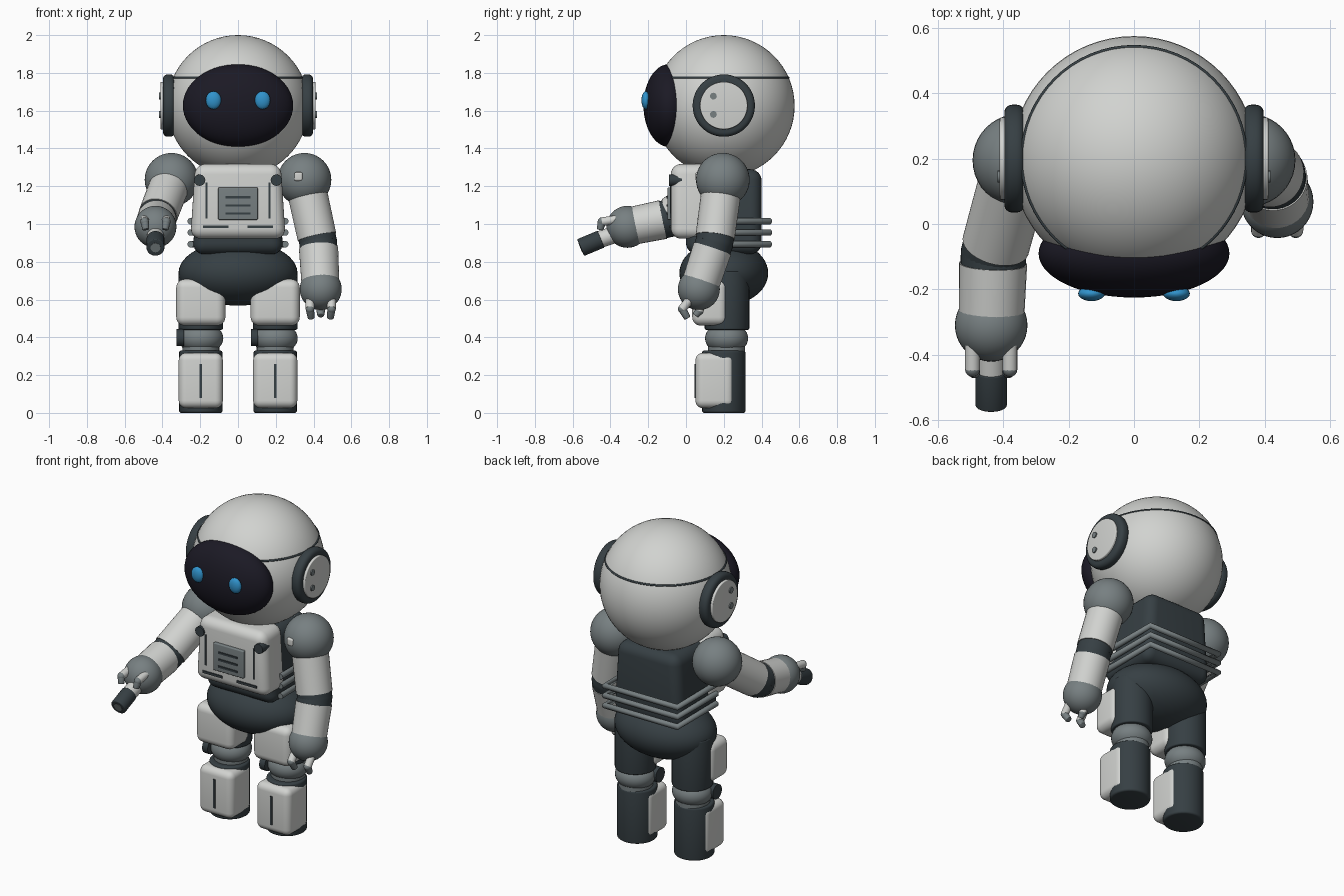
import bpy, bmesh, math
from mathutils import Vector, Matrix

if "Cube" in bpy.data.objects:
    bpy.data.objects.remove(bpy.data.objects["Cube"])


def mat(name, r, g, b):
    m = bpy.data.materials.new(name)
    m.diffuse_color = (r, g, b, 1)
    m.use_nodes = True
    m.node_tree.nodes["Principled BSDF"].inputs["Base Color"].default_value = m.diffuse_color
    return m


LIGHT = mat("light_shell", 0.64, 0.65, 0.63)
DARK = mat("dark_slate", 0.037, 0.050, 0.057)
GREY = mat("mid_grey", 0.185, 0.215, 0.222)
VISOR = mat("visor_black", 0.011, 0.010, 0.018)
BLUE = mat("eye_blue", 0.03, 0.29, 0.60)


def finish(name, bm, m, smooth=True):
    me = bpy.data.meshes.new(name)
    bm.to_mesh(me)
    bm.free()
    me.materials.append(m)
    o = bpy.data.objects.new(name, me)
    bpy.context.collection.objects.link(o)
    if smooth:
        bpy.context.view_layer.objects.active = o
        o.select_set(True)
        bpy.ops.object.shade_smooth_by_angle(angle=math.radians(35))
        o.select_set(False)
    return o


def ball(name, c, r, m, seg=40):
    r = (r, r, r) if isinstance(r, (int, float)) else r
    bm = bmesh.new()
    bmesh.ops.create_uvsphere(bm, u_segments=seg, v_segments=seg // 2, radius=1)
    bmesh.ops.scale(bm, vec=r, verts=bm.verts)
    bmesh.ops.translate(bm, vec=c, verts=bm.verts)
    return finish(name, bm, m)


def rod(name, a, b, r, m, r2=None, seg=32, bevel=0.0):
    # cylinder or cone from point a to point b
    a, b = Vector(a), Vector(b)
    d = b - a
    bm = bmesh.new()
    bmesh.ops.create_cone(bm, cap_ends=True, segments=seg, radius1=r,
                          radius2=r if r2 is None else r2, depth=d.length)
    if bevel:
        rim = [e for e in bm.edges if any(len(f.verts) > 4 for f in e.link_faces)]
        bmesh.ops.bevel(bm, geom=rim, offset=bevel, segments=4, profile=0.5, affect='EDGES')
    rot = Vector((0, 0, 1)).rotation_difference(d).to_matrix().to_4x4()
    bm.transform(Matrix.Translation((a + b) / 2) @ rot)
    return finish(name, bm, m)


def box(name, lo, hi, m, bevel=0.0, taper=1.0):
    # rounded box between two corners; taper narrows the top in x
    lo, hi = Vector(lo), Vector(hi)
    bm = bmesh.new()
    bmesh.ops.create_cube(bm, size=1)
    for v in bm.verts:
        if v.co.z > 0:
            v.co.x *= taper
    bmesh.ops.scale(bm, vec=hi - lo, verts=bm.verts)
    bmesh.ops.translate(bm, vec=(lo + hi) / 2, verts=bm.verts)
    if bevel:
        bmesh.ops.bevel(bm, geom=bm.edges[:], offset=bevel, segments=6, profile=0.5, affect='EDGES')
    return finish(name, bm, m, bevel > 0)


def tube(name, pts, r, m, cyclic=False):
    # round bar along a path
    cu = bpy.data.curves.new(name, 'CURVE')
    cu.dimensions = '3D'
    cu.bevel_depth = r
    cu.bevel_resolution = 3
    cu.use_fill_caps = True
    s = cu.splines.new('POLY')
    s.points.add(len(pts) - 1)
    for p, c in zip(s.points, pts):
        p.co = (*c, 1)
    s.use_cyclic_u = cyclic
    s.use_smooth = True
    cu.materials.append(m)
    o = bpy.data.objects.new(name, cu)
    bpy.context.collection.objects.link(o)
    return o


# Head, seam, visor, eyes
HC = Vector((0, 0.2, 1.625))
ball("head", HC, 0.375, LIGHT, 64)
ring = [(0.342 * math.cos(t), 0.2 + 0.342 * math.sin(t), 1.775)
        for t in (i * math.tau / 64 for i in range(64))]
tube("head_seam", ring, 0.006, DARK, True)
ball("visor", (0, -0.09, 1.627), (0.292, 0.135, 0.219), VISOR, 56)
for s in (-1, 1):
    side = "left" if s < 0 else "right"
    ball(side + "_eye", (0.13 * s, -0.213, 1.655), (0.041, 0.023, 0.048), BLUE, 24)
    # Ear pods
    rod(side + "_ear_ring", (0.335 * s, 0.2, 1.627), (0.397 * s, 0.2, 1.627), 0.165, DARK,
        seg=48, bevel=0.024)
    rod(side + "_ear_disc", (0.38 * s, 0.2, 1.627), (0.411 * s, 0.2, 1.627), 0.126, LIGHT,
        seg=48, bevel=0.005)
    for z in (1.58, 1.677):
        rod(side + "_ear_button", (0.40 * s, 0.145, z), (0.418 * s, 0.145, z), 0.018, GREY, seg=16)

# Torso, chest plate, pelvis
box("torso", (-0.24, 0.0, 0.84), (0.24, 0.4, 1.29), DARK, 0.06, 0.88)
box("chest_plate", (-0.252, -0.08, 0.922), (0.252, 0.13, 1.318), LIGHT, 0.055, 0.9)
ball("pelvis", (0, 0.2, 0.74), (0.315, 0.235, 0.172), DARK, 48)
rod("neck", (0, 0.2, 1.22), (0, 0.2, 1.32), 0.13, DARK)

# Chest details
box("chest_panel", (-0.105, -0.098, 1.022), (0.105, -0.06, 1.193), GREY, 0.006)
for z in (1.055, 1.098, 1.142):
    box("panel_line", (-0.065, -0.104, z - 0.006), (0.065, -0.097, z + 0.006), DARK)
for s in (-1, 1):
    box("chest_slot", (0.166 * s - 0.005, -0.084, 1.03), (0.166 * s + 0.005, -0.075, 1.22), DARK)
    box("chest_bar", (0.118 * s - 0.068, -0.087, 0.979), (0.118 * s + 0.068, -0.075, 0.993), DARK)
    rod("chest_button", (0.203 * s, -0.02, 1.232), (0.203 * s, -0.09, 1.232), 0.03, DARK, seg=20)

# Ribs wrapping around the back
for z in (0.893, 0.955, 1.015):
    tube("back_rib", [(-0.25, 0.06, z), (-0.25, 0.443, z), (0.25, 0.443, z), (0.25, 0.06, z)],
         0.018, GREY)


# Arms: shoulder, upper arm, elbow band, forearm, hand
def arm(side, shoulder, elbow, hand):
    S, E, H = Vector(shoulder), Vector(elbow), Vector(hand)
    u, f = (E - S).normalized(), (H - E).normalized()
    ball(side + "_shoulder", S, 0.142, GREY)
    rod(side + "_upper_arm", S, E - u * 0.032, 0.106, LIGHT, 0.104)
    ball(side + "_elbow", E, 0.1, DARK)
    rod(side + "_elbow_band", E - u * 0.033, E, 0.1, DARK)
    rod(side + "_elbow_cuff", E, E + f * 0.033, 0.1, DARK)
    rod(side + "_forearm", E + f * 0.032, H - f * 0.01, 0.104, LIGHT, 0.1)
    ball(side + "_hand", H, 0.111, GREY)


arm("right", (0.352, 0.195, 1.234), (0.425, 0.15, 0.9), (0.438, 0.068, 0.655))
arm("left", (-0.352, 0.195, 1.234), (-0.43, -0.09, 1.03), (-0.437, -0.31, 0.985))
box("shoulder_button", (0.298, 0.05, 1.228), (0.342, 0.09, 1.274), LIGHT, 0.01)


def finger(side, a, b, c):
    rod(side + "_finger", a, b, 0.023, LIGHT, seg=16)
    ball(side + "_knuckle", b, 0.023, GREY, 16)
    rod(side + "_fingertip", b, c, 0.022, GREY, 0.018, seg=16, bevel=0.004)


for s in (-1, 1):
    x = 0.438 + 0.057 * s
    finger("right", (x, 0.02, 0.60), (x, -0.02, 0.55), (x - 0.006 * s, 0.008, 0.502))
    x = -0.437 + 0.057 * s
    finger("left", (x, -0.36, 1.025), (x, -0.445, 1.012), (x - 0.006 * s, -0.455, 0.97))
finger("right_thumb", (0.438, 0.08, 0.57), (0.438, 0.07, 0.54), (0.438, 0.05, 0.515))

# Pointing finger with its dark tube end
rod("pointer_base", (-0.437, -0.36, 0.95), (-0.437, -0.465, 0.915), 0.045, LIGHT)
rod("pointer_tip", (-0.437, -0.45, 0.92), (-0.437, -0.558, 0.875), 0.048, DARK, bevel=0.005)
rod("pointer_core", (-0.437, -0.55, 0.8783), (-0.437, -0.560, 0.8742), 0.026, GREY)

# Legs
for s in (-1, 1):
    side = "left" if s < 0 else "right"
    x = 0.197 * s
    rod(side + "_thigh", (x, 0.217, 0.44), (x, 0.217, 0.75), 0.118, DARK, bevel=0.008)
    box(side + "_thigh_plate", (x - 0.13, 0.033, 0.462), (x + 0.13, 0.22, 0.708), LIGHT, 0.045)
    ball(side + "_knee", (x, 0.215, 0.395), (0.119, 0.114, 0.085), GREY)
    rod(side + "_knee_collar", (x, 0.215, 0.31), (x, 0.215, 0.36), 0.098, GREY)
    rod(side + "_knee_disc", (x - 0.09, 0.155, 0.398), (x - 0.128, 0.155, 0.398), 0.045, DARK, seg=24)
    rod(side + "_shin", (x, 0.2, 0), (x, 0.2, 0.33), 0.115, DARK, bevel=0.012)
    box(side + "_shin_plate", (x - 0.117, 0.05, 0.025), (x + 0.117, 0.255, 0.318), LIGHT, 0.04)
    box(side + "_shin_slot", (x - 0.007, 0.044, 0.08), (x + 0.007, 0.053, 0.258), DARK)
